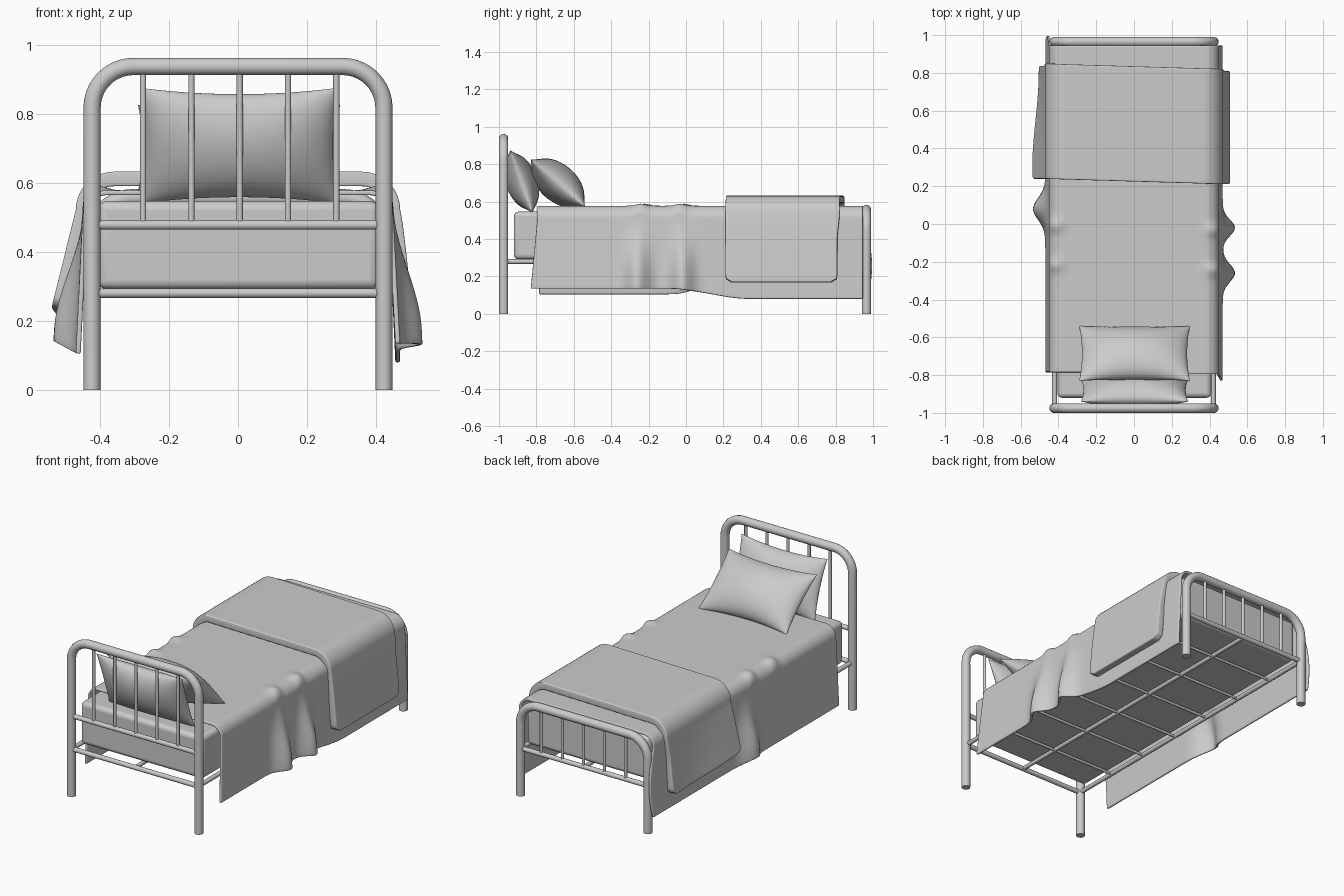
import bpy, bmesh, math
from mathutils import Vector

if "Cube" in bpy.data.objects:
    bpy.data.objects.remove(bpy.data.objects["Cube"])


def finish(ob, angle=40):
    bpy.ops.object.select_all(action='DESELECT')
    ob.select_set(True)
    bpy.context.view_layer.objects.active = ob
    if ob.type == 'CURVE':
        bpy.ops.object.convert(target='MESH')
    bpy.ops.object.shade_smooth_by_angle(angle=math.radians(angle))
    return bpy.context.view_layer.objects.active


def link(name, data):
    ob = bpy.data.objects.new(name, data)
    bpy.context.collection.objects.link(ob)
    return ob


def tube(name, pts, r):
    cu = bpy.data.curves.new(name, 'CURVE')
    cu.dimensions = '3D'
    cu.bevel_depth, cu.bevel_resolution, cu.use_fill_caps = r, 5, True
    sp = cu.splines.new('POLY')
    sp.points.add(len(pts) - 1)
    for p, c in zip(sp.points, pts):
        p.co = (*c, 1)
    return finish(link(name, cu))


def grid_faces(bm, vs):
    for a, b in zip(vs, vs[1:]):
        for j in range(len(a) - 1):
            bm.faces.new((a[j], a[j + 1], b[j + 1], b[j]))


def smooth(a, b, v):
    k = min(1, max(0, (v - a) / (b - a)))
    return k * k * (3 - 2 * k)


def bump(v, c, w):
    return math.exp(-((v - c) / w) ** 2)


# bent tube end frames with spindles
def end_frame(name, y, height, low, top_rail, X=0.423, rad=0.12):
    pts = [(-X, y, 0)]
    for side in (-1, 1):
        for k in range(11):
            a = math.pi / 2 * (k / 10 if side < 0 else 1 - k / 10)
            pts.append((side * (X - rad + rad * math.cos(a)), y,
                        height - rad + rad * math.sin(a)))
    pts.append((X, y, 0))
    tube(name + "_frame", pts, 0.025)
    for i, z in enumerate(low):
        tube(f"{name}_rail_{i}", [(-X, y, z), (X, y, z)], 0.014)
    for i in range(5):
        x = 0.005 + (i - 2) * 0.14
        tube(f"{name}_spindle_{i}", [(x, y, top_rail), (x, y, height)], 0.009)


end_frame("head", -0.975, 0.937, (0.28, 0.478), 0.478)
end_frame("foot", 0.965, 0.557, (0.28,), 0.28)

# base rails and cross bars
for n, x, r in (("left", -0.42, 0.013), ("centre", 0, 0.012), ("right", 0.42, 0.013)):
    tube(n + "_base_rail", [(x, -0.975, 0.28), (x, 0.965, 0.28)], r)
for i in range(6):
    y = -0.975 + 1.94 * (i + 1) / 7
    tube(f"cross_bar_{i}", [(-0.42, y, 0.28), (0.42, y, 0.28)], 0.008)

# mattress
bpy.ops.mesh.primitive_cube_add(size=1, location=(0.002, 0.005, 0.419))
mattress = bpy.context.object
mattress.name = "mattress"
mattress.scale = (0.815, 1.85, 0.255)
bpy.ops.object.transform_apply(location=False, rotation=False)
bv = mattress.modifiers.new("round", 'BEVEL')
bv.width, bv.segments = 0.025, 4
finish(mattress)


# draped cloth: cross-section over the mattress swept along y
def drape(name, shape, xc, r, top, thick, ny, nx=90):
    bm = bmesh.new()
    rows = []
    for i in range(ny + 1):
        row = []
        for j in range(nx + 1):
            t = 2 * j / nx - 1
            s, a = (1 if t > 0 else -1), abs(t)
            d = 0
            if a < 0.4:
                x, z = xc * a / 0.4, top
            elif a < 0.6:
                q = (a - 0.4) / 0.2 * math.pi / 2
                x, z = xc + r * math.sin(q), top - r + r * math.cos(q)
            else:
                d = (a - 0.6) / 0.4
                x, z = xc + r, top - r
            y, flare, bottom, lift = shape(i / ny, s, d, x)
            x += flare
            z += (bottom - (top - r)) * d + lift
            row.append(bm.verts.new((s * x, y, z)))
        rows.append(row)
    grid_faces(bm, rows)
    me = bpy.data.meshes.new(name)
    bm.to_mesh(me)
    bm.free()
    ob = link(name, me)
    so = ob.modifiers.new("thickness", 'SOLIDIFY')
    so.thickness, so.offset = thick, -1
    b = ob.modifiers.new("edge", 'BEVEL')
    b.width, b.segments, b.limit_method = thick * 0.35, 3, 'ANGLE'
    b.angle_limit = math.radians(60)
    return finish(ob, 60)


def sheet_shape(v, s, d, x):
    if s > 0:
        y0, y1 = -0.795 - 0.035 * d, 0.945
    else:
        y0, y1 = -0.785, 0.945 + 0.05 * math.sin(math.pi * min(1, d * 0.8))
    y = y0 + (y1 - y0) * v
    g = smooth(0, 0.9, d)
    if s > 0:
        folds = bump(y, -0.02, 0.06) + bump(y, -0.26, 0.065)
        bottom = 0.135 - 0.055 * smooth(-0.1, 0.35, y)
    else:
        folds = bump(y, 0.08, 0.08)
        bottom = 0.105 + 0.035 * folds
    lift = 0.022 * (bump(y + 0.03 * s * x, -0.02, 0.035)
                    + bump(y + 0.03 * s * x, -0.23, 0.035)) * (1 - d) * smooth(0.46, 0.36, -x + 0.8)
    return y, 0.02 * d + 0.065 * g * folds, bottom, lift


def blanket_shape(v, s, d, x):
    e = max(0, (d - 0.9) / 0.1)
    inset = 0.035 * (1 - math.sqrt(max(0, 1 - e * e)))
    y0, y1 = 0.225 + inset, 0.835 - inset - 0.012 * min(1, d * 3)
    y = y0 + (y1 - y0) * v - 0.03 * s * x
    if s > 0:
        return y, 0.04 * d ** 0.8, 0.17, 0
    return y, (0.035 + 0.035 * (1 - smooth(0.3, 0.8, y))) * d, 0.24 - 0.05 * v, 0


drape("sheet", sheet_shape, 0.38, 0.07, 0.578, 0.014, 120)
drape("folded_blanket", blanket_shape, 0.36, 0.11, 0.632, 0.042, 40)


# pillows: two bulged sheets with pinched corners
def pillow(name, hw, low, high, bulge, n=32):
    low, high = Vector(low), Vector(high)
    mid, ev = (low + high) / 2, (high - low) / 2
    nrm = Vector((1, 0, 0)).cross(ev).normalized()
    bm = bmesh.new()
    for side in (1, -1):
        rows = []
        for i in range(n + 1):
            row = []
            for j in range(n + 1):
                u = math.sin((2 * j / n - 1) * math.pi / 2)
                v = math.sin((2 * i / n - 1) * math.pi / 2)
                uu = u * (1 - 0.05 * (1 - v * v))
                vv = v * (1 - 0.12 * (1 - u * u))
                h = bulge * ((1 - u * u) * (1 - v * v)) ** 0.55
                p = mid + Vector((uu * hw, 0, 0)) + ev * vv + nrm * side * h
                row.append(bm.verts.new(p))
            rows.append(row)
        grid_faces(bm, rows)
    bmesh.ops.remove_doubles(bm, verts=bm.verts, dist=0.0005)
    bmesh.ops.recalc_face_normals(bm, faces=bm.faces)
    me = bpy.data.meshes.new(name)
    bm.to_mesh(me)
    bm.free()
    return finish(link(name, me), 70)


pillow("back_pillow", 0.285, (0.003, -0.82, 0.54), (0.003, -0.94, 0.875), 0.085)
pillow("front_pillow", 0.293, (0.003, -0.54, 0.575), (0.003, -0.83, 0.825), 0.1)
